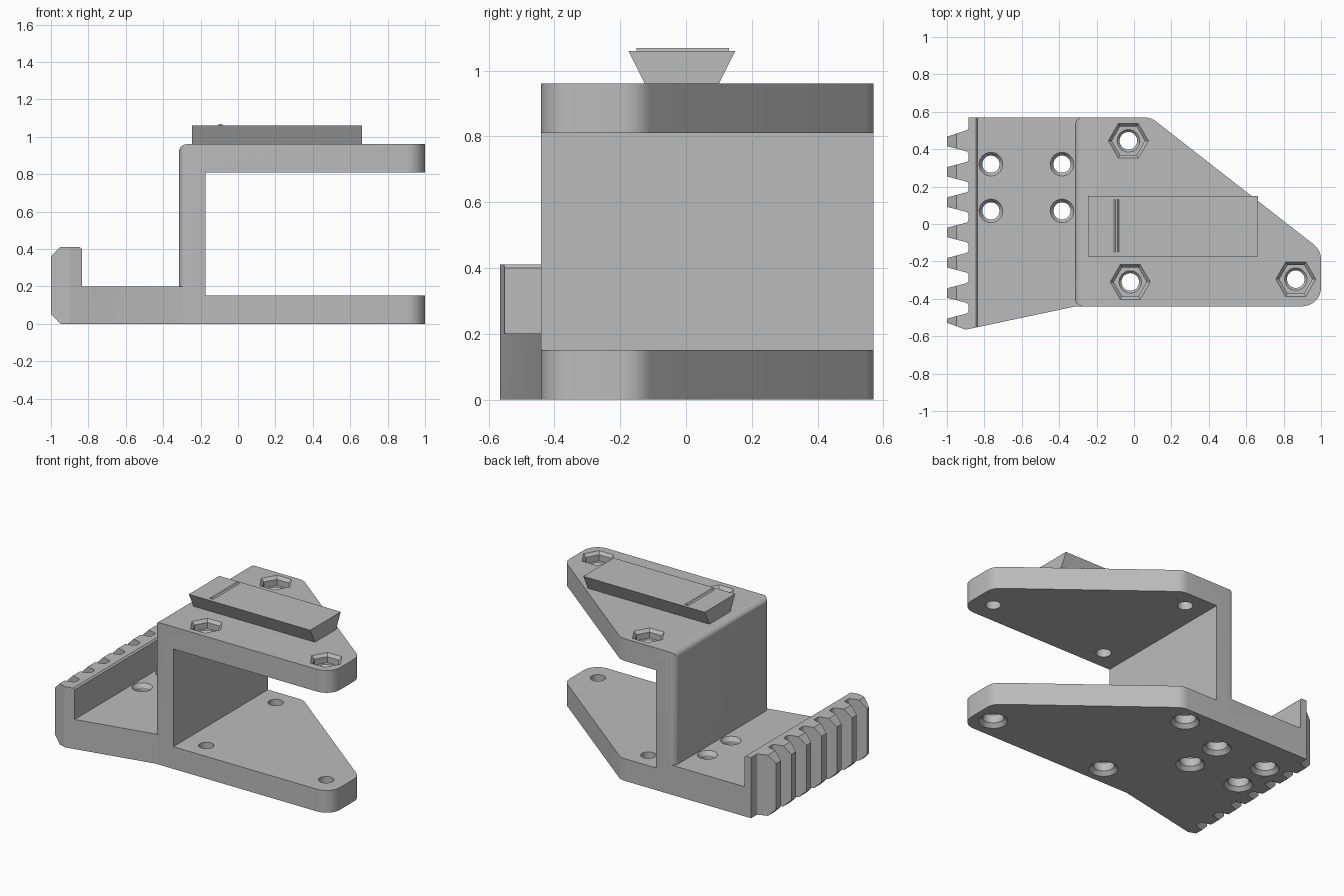
import bpy, bmesh, math
from mathutils import Vector

if "Cube" in bpy.data.objects:
    bpy.data.objects.remove(bpy.data.objects["Cube"])

grey = bpy.data.materials.new("light_grey")
grey.diffuse_color = (0.5, 0.5, 0.5, 1)
grey.use_nodes = True
grey.node_tree.nodes["Principled BSDF"].inputs["Base Color"].default_value = grey.diffuse_color


def fillet(corners, steps=8):
    """Outline from (x, y, radius) corners, replacing each by an arc."""
    out = []
    for i, (x, y, r) in enumerate(corners):
        p = Vector((x, y))
        if r == 0:
            out.append(p)
            continue
        a = (Vector(corners[i - 1][:2]) - p).normalized()
        b = (Vector(corners[(i + 1) % len(corners)][:2]) - p).normalized()
        half = a.angle(b) / 2
        c = p + (a + b).normalized() * (r / math.sin(half))
        start = p + a * (r / math.tan(half)) - c
        end = p + b * (r / math.tan(half)) - c
        turn = start.angle_signed(end)
        for k in range(steps + 1):
            t = -turn * k / steps
            out.append(c + Vector((start.x * math.cos(t) - start.y * math.sin(t),
                                   start.x * math.sin(t) + start.y * math.cos(t))))
    return out


def finish(name, bm):
    bmesh.ops.recalc_face_normals(bm, faces=bm.faces)
    me = bpy.data.meshes.new(name)
    bm.to_mesh(me)
    bm.free()
    me.materials.append(grey)
    ob = bpy.data.objects.new(name, me)
    bpy.context.collection.objects.link(ob)
    return ob


def prism(name, outline, lo, hi, axis="z"):
    """Extrude a 2D outline along an axis (z: xy, y: xz, x: yz)."""
    place = {"z": lambda p, h: (p[0], p[1], h),
             "y": lambda p, h: (p[0], h, p[1]),
             "x": lambda p, h: (h, p[0], p[1])}[axis]
    bm = bmesh.new()
    low = [bm.verts.new(place(p, lo)) for p in outline]
    top = [bm.verts.new(place(p, hi)) for p in outline]
    bm.faces.new(low)
    bm.faces.new(top)
    n = len(low)
    for i in range(n):
        j = (i + 1) % n
        bm.faces.new((low[i], low[j], top[j], top[i]))
    return finish(name, bm)


def stack(name, x, y, rings, sides):
    """Lathe-like solid from (radius, z) rings."""
    bm = bmesh.new()
    loops = [[bm.verts.new((x + r * math.cos(math.tau * k / sides),
                            y + r * math.sin(math.tau * k / sides), z))
              for k in range(sides)] for r, z in rings]
    bm.faces.new(loops[0])
    bm.faces.new(loops[-1])
    for a, b in zip(loops, loops[1:]):
        for k in range(sides):
            j = (k + 1) % sides
            bm.faces.new((a[k], a[j], b[j], b[k]))
    return finish(name, bm)


def combine(target, tool, operation):
    mod = target.modifiers.new("cut", "BOOLEAN")
    mod.object, mod.operation, mod.solver = tool, operation, "EXACT"
    bpy.context.view_layer.objects.active = target
    bpy.ops.object.modifier_apply(modifier=mod.name)
    bpy.data.objects.remove(tool)


# C-shaped bracket: side profile trimmed to the tapered plate outline
body = prism("bracket_body", fillet([
    (-0.315, 0, 0), (1.1, 0, 0), (1.1, 0.15, 0), (-0.175, 0.15, 0),
    (-0.175, 0.81, 0), (1.1, 0.81, 0), (1.1, 0.96, 0), (-0.315, 0.96, 0.04)]),
    -0.7, 0.7, "y")
plate = prism("plate_outline", fillet([
    (-0.315, -0.44, 0.04), (1, -0.44, 0.1), (1, -0.14, 0.1),
    (0.09, 0.57, 0.1), (-0.315, 0.57, 0.04)]), -0.1, 1.1)
combine(body, plate, "INTERSECT")

# Base with upright flange, trimmed to the toothed outline
base = prism("toothed_base", [
    (-0.95, 0), (-1, 0.05), (-1, 0.36), (-0.95, 0.41), (-0.845, 0.41),
    (-0.835, 0.40), (-0.835, 0.20), (-0.25, 0.20), (-0.25, 0)], -0.7, 0.7, "y")
edge = [(-0.25, -0.44, 0), (-0.25, 0.57, 0), (-0.885, 0.57, 0),
        (-0.885, 0.505, 0.015), (-1.0, 0.466, 0)]
for k in range(6):
    y = 0.36 - 0.162 * k
    edge += [(-1.0, y + 0.056, 0), (-0.885, y + 0.026, 0.018),
             (-0.885, y - 0.026, 0.018), (-1.0, y - 0.056, 0)]
edge += [(-1.0, -0.528, 0), (-0.9, -0.565, 0), (-0.31, -0.44, 0)]
combine(base, prism("tooth_outline", fillet(edge, 4), -0.1, 0.6), "INTERSECT")
combine(body, base, "UNION")

# Bolt holes in the base, flared at both ends
for x in (-0.765, -0.385):
    for y in (0.07, 0.32):
        combine(body, stack("base_hole", x, y, [
            (0.09, -0.01), (0.088, 0.0), (0.065, 0.025), (0.065, 0.08),
            (0.046, 0.10), (0.046, 0.175), (0.063, 0.20), (0.063, 0.22)], 32),
            "DIFFERENCE")

# Through bolts: flared bottom holes, chamfered hex nut pockets on top
for x, y in ((-0.03, 0.445), (-0.02, -0.31), (0.865, -0.295)):
    combine(body, stack("lower_hole", x, y, [
        (0.09, -0.01), (0.088, 0.0), (0.065, 0.025), (0.065, 0.08),
        (0.047, 0.10), (0.047, 0.3)], 32), "DIFFERENCE")
    combine(body, stack("upper_hole", x, y, [
        (0.047, 0.7), (0.047, 0.885), (0.06, 0.9), (0.06, 0.93)], 32), "DIFFERENCE")
    combine(body, stack("nut_pocket", x, y, [
        (0.088, 0.9), (0.088, 0.94), (0.107, 0.96), (0.107, 0.98)], 6), "DIFFERENCE")

# Dovetail rail and its stop ridge
rail = prism("dovetail_rail", [(-0.125, 0.96), (0.10, 0.96), (0.15, 1.06),
                               (-0.175, 1.06)], -0.245, 0.663, "x")
ridge = prism("stop_ridge", [(-0.108, 1.06), (-0.08, 1.06), (-0.088, 1.068),
                             (-0.1, 1.068)], -0.15, 0.13, "y")

for ob in (body, rail, ridge):
    bpy.ops.object.select_all(action="DESELECT")
    ob.select_set(True)
    bpy.context.view_layer.objects.active = ob
    bpy.ops.object.shade_smooth_by_angle(angle=math.radians(30))
